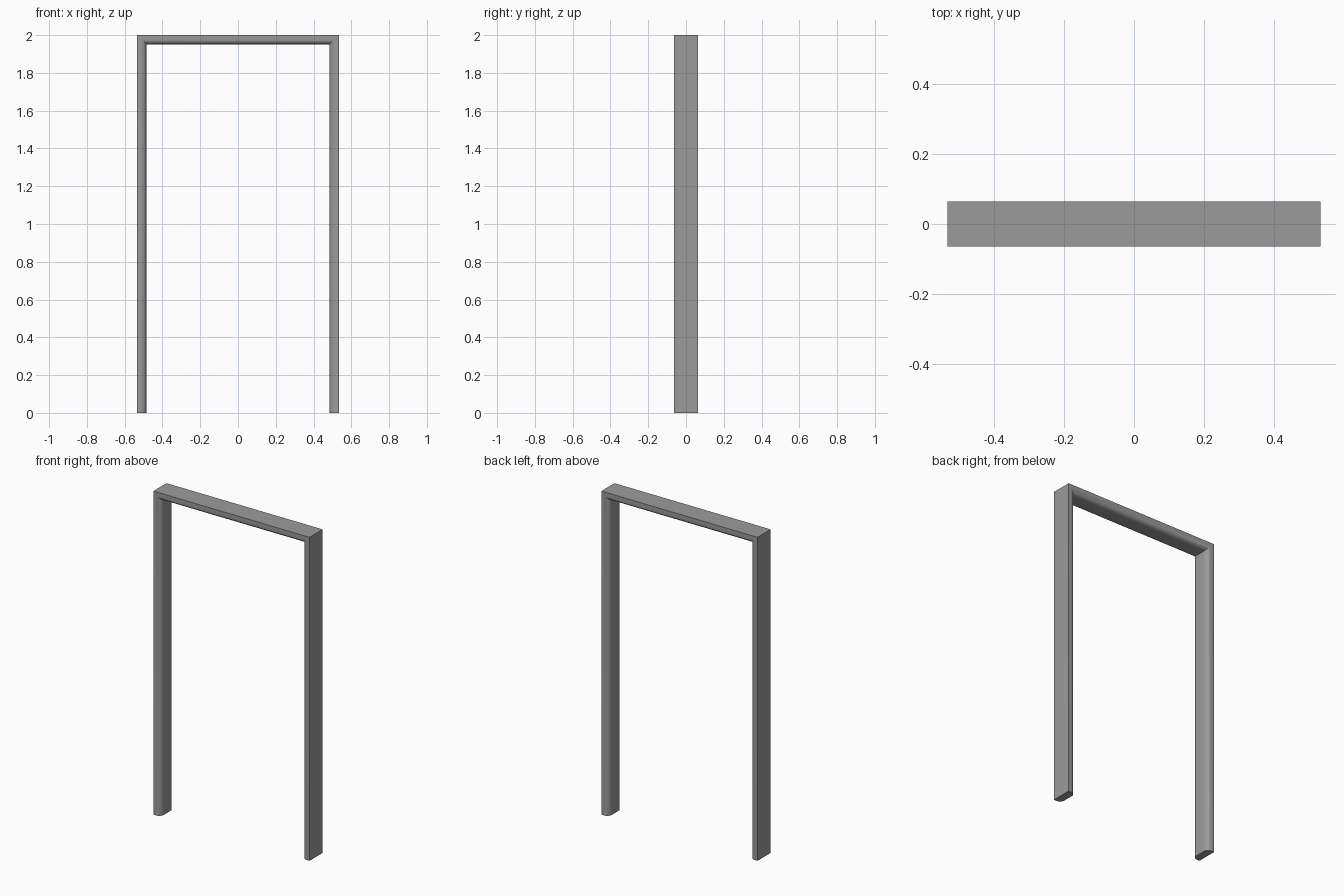
import bpy, bmesh, math

if "Cube" in bpy.data.objects:
    bpy.data.objects.remove(bpy.data.objects["Cube"])

W, H, D = 0.534, 2.0, 0.064      # outer half width, height, half depth
T, R, SEG = 0.05, 0.031, 8       # thickness, rounded inner edge

# Cross-section: (depth, inset from the outer edge)
half = [(D, 0.0)]
for i in range(SEG + 1):
    a = math.pi / 2 * i / SEG
    half.append((D - R + R * math.cos(a), T - R + R * math.sin(a)))
profile = half + [(-y, t) for y, t in reversed(half)]

# Stations: foot, mitre, mitre, foot
stations = [
    lambda y, t: (-W + t, y, 0),
    lambda y, t: (-W + t, y, H - t),
    lambda y, t: (W - t, y, H - t),
    lambda y, t: (W - t, y, 0),
]

bm = bmesh.new()
rings = [[bm.verts.new(s(y, t)) for y, t in profile] for s in stations]
n = len(profile)
for r0, r1 in zip(rings, rings[1:]):
    for i in range(n):
        j = (i + 1) % n
        bm.faces.new((r0[i], r0[j], r1[j], r1[i]))
bm.faces.new(rings[0])
bm.faces.new(rings[-1])
bmesh.ops.recalc_face_normals(bm, faces=bm.faces[:])

mesh = bpy.data.meshes.new("door_frame")
bm.to_mesh(mesh)
bm.free()
frame = bpy.data.objects.new("door_frame", mesh)
bpy.context.collection.objects.link(frame)

# Dark grey paint
paint = bpy.data.materials.new("dark_grey")
paint.diffuse_color = (0.33, 0.33, 0.33, 1)
paint.use_nodes = True
paint.node_tree.nodes["Principled BSDF"].inputs["Base Color"].default_value = paint.diffuse_color
mesh.materials.append(paint)

# Smooth rounded edges, sharp corners and mitres
bpy.context.view_layer.objects.active = frame
frame.select_set(True)
bpy.ops.object.shade_smooth_by_angle(angle=math.radians(30))
